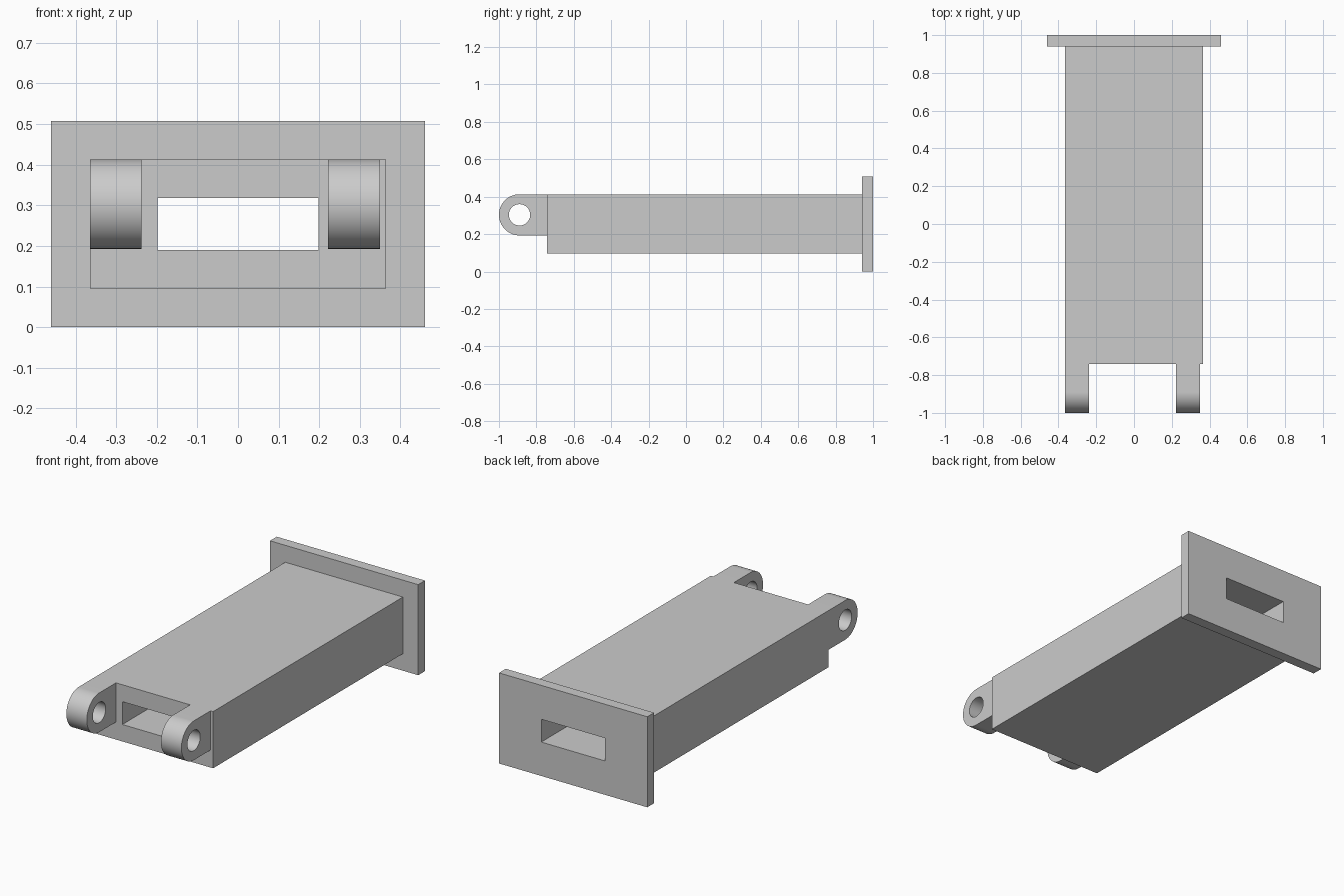
import bpy
import bmesh
from math import sin, cos, pi, radians
from mathutils import Vector

cube = bpy.data.objects.get("Cube")
if cube:
    bpy.data.objects.remove(cube, do_unlink=True)

grey = bpy.data.materials.new("plain_grey")
grey.use_nodes = True
colour = (0.6, 0.6, 0.6, 1)
grey.diffuse_color = colour
grey.node_tree.nodes["Principled BSDF"].inputs["Base Color"].default_value = colour


def finish(name, bm):
    bmesh.ops.recalc_face_normals(bm, faces=bm.faces)
    mesh = bpy.data.meshes.new(name)
    bm.to_mesh(mesh)
    bm.free()
    mesh.materials.append(grey)
    obj = bpy.data.objects.new(name, mesh)
    bpy.context.collection.objects.link(obj)
    return obj


# Hollow beam with end flange: rectangular rings joined in a closed loop
FRONT, STEP, BACK = -0.742, 0.94, 1.0
MID_Z = 0.254
beam, plate, slot = (0.365, 0.159), (0.46, 0.254), (0.198, 0.064)
sections = [(beam, FRONT), (beam, STEP), (plate, STEP),
            (plate, BACK), (slot, BACK), (slot, FRONT)]
bm = bmesh.new()
rings = [[bm.verts.new((sx * w, y, MID_Z + sz * h))
          for sx, sz in ((-1, -1), (1, -1), (1, 1), (-1, 1))]
         for (w, h), y in sections]
for a, b in zip(rings, rings[1:] + rings[:1]):
    for i in range(4):
        j = (i + 1) % 4
        bm.faces.new((a[i], a[j], b[j], b[i]))
finish("flanged_beam", bm)


# Rounded lug with a pin hole, extruded sideways
def lug(name, x, width=0.127):
    r, hole, cy, cz, n = 0.11, 0.057, -0.89, 0.303, 64
    outer = [(cy - r * sin(pi * i / n), cz + r * cos(pi * i / n)) for i in range(n + 1)]
    outer += [(FRONT, cz - r), (FRONT, cz + r)]
    inner = [(cy + hole * cos(2 * pi * i / n), cz + hole * sin(2 * pi * i / n))
             for i in range(n)]
    bm = bmesh.new()
    edges = []
    for loop in (outer, inner):
        vs = [bm.verts.new((x, y, z)) for y, z in loop]
        edges += [bm.edges.new((a, b)) for a, b in zip(vs, vs[1:] + vs[:1])]
    bmesh.ops.triangle_fill(bm, use_beauty=True, edges=edges, normal=Vector((1, 0, 0)))
    side = bmesh.ops.extrude_face_region(bm, geom=bm.faces[:], use_keep_orig=True)
    moved = [v for v in side["geom"] if isinstance(v, bmesh.types.BMVert)]
    bmesh.ops.translate(bm, verts=moved, vec=(width, 0, 0))
    obj = finish(name, bm)
    bpy.ops.object.select_all(action="DESELECT")
    obj.select_set(True)
    bpy.context.view_layer.objects.active = obj
    bpy.ops.object.shade_smooth_by_angle(angle=radians(30))


lug("right_lug", -0.365)
lug("left_lug", 0.222)
